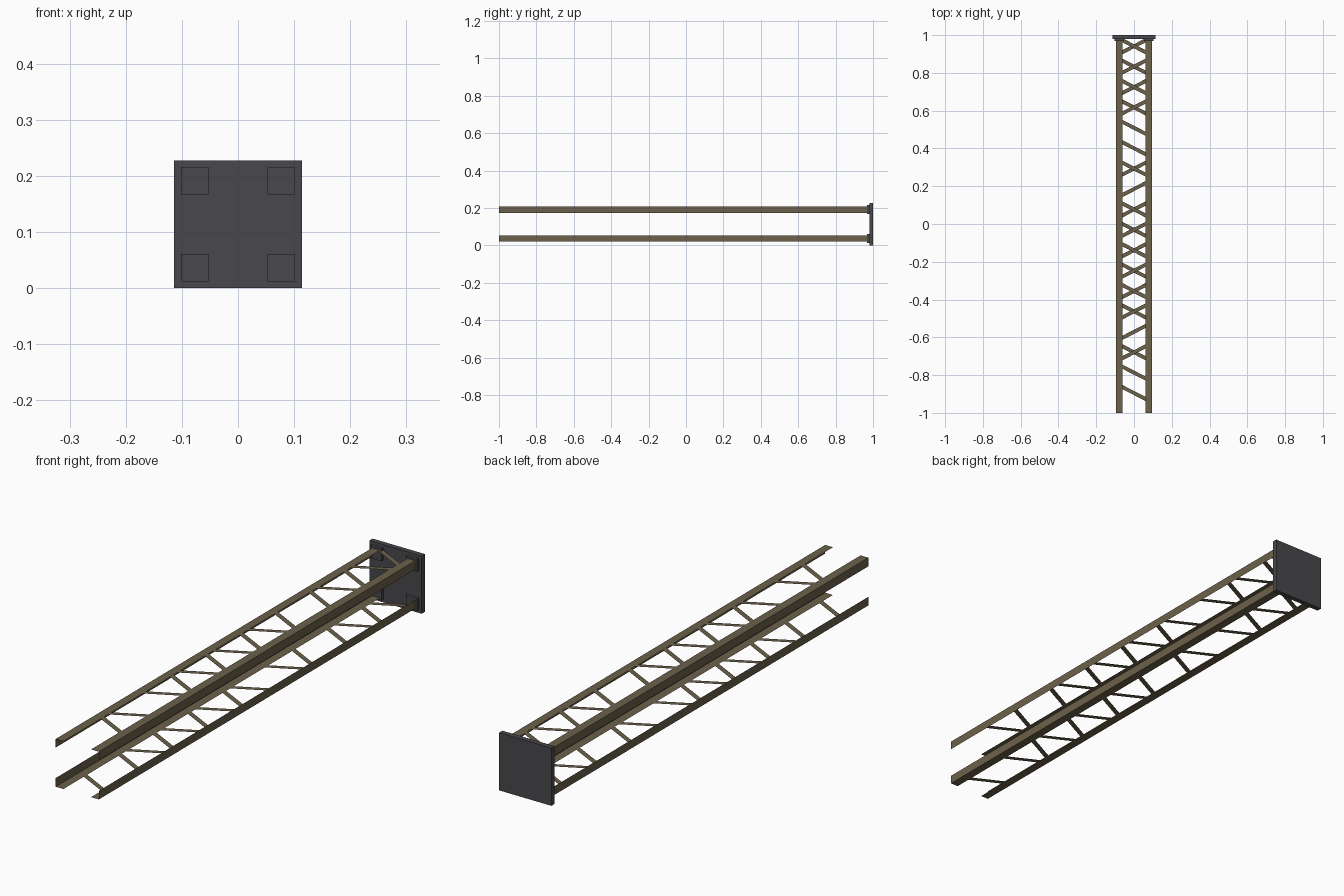
import bpy, bmesh

if "Cube" in bpy.data.objects:
    bpy.data.objects.remove(bpy.data.objects["Cube"])

ZC = 0.1137          # centre height of the truss
R, FL = 0.094, 0.034  # corner offset and flange width of the angle rails


def material(name, rgb):
    m = bpy.data.materials.new(name)
    m.diffuse_color = (*rgb, 1)
    m.use_nodes = True
    m.node_tree.nodes["Principled BSDF"].inputs["Base Color"].default_value = m.diffuse_color
    return m


OLIVE = material("weathered_olive_steel", (0.150, 0.120, 0.070))
DARK = material("dark_grey_steel", (0.066, 0.063, 0.071))


def make(name, bm, mat):
    me = bpy.data.meshes.new(name)
    bm.to_mesh(me)
    bm.free()
    me.materials.append(mat)
    ob = bpy.data.objects.new(name, me)
    bpy.context.collection.objects.link(ob)
    return ob


def quad(bm, pts):
    bm.faces.new([bm.verts.new(p) for p in pts])


def block(name, x, y0, y1, z, size, back):
    """Square block facing y, with its front face scaled by `back`."""
    bm = bmesh.new()
    bmesh.ops.create_cube(bm, size=1)
    for v in bm.verts:
        s = size * (back if v.co.y < 0 else 1)
        v.co = (x + v.co.x * s, y0 if v.co.y < 0 else y1, z + v.co.z * s)
    make(name, bm, DARK)


# end plate
block("end_plate", 0, 0.98, 1.0, ZC, 0.2274, 1.0)

for sx, side in ((-1, "left"), (1, "right")):
    for sz, level in ((-1, "lower"), (1, "upper")):
        # thin sheet angle rail, corner pointing outwards
        bm = bmesh.new()
        x, z = sx * R, ZC + sz * R
        xi, zi = sx * (R - FL), ZC + sz * (R - FL)
        top = [(xi, -1, z), (x, -1, z), (x, 0.985, z), (xi, 0.985, z)]
        web = [(x, -1, z), (x, -1, zi), (x, 0.985, zi), (x, 0.985, z)]
        flip = sx * sz > 0
        quad(bm, top if flip else top[::-1])
        quad(bm, web if flip else web[::-1])
        bmesh.ops.remove_doubles(bm, verts=bm.verts, dist=1e-5)
        make(f"{level}_{side}_rail", bm, OLIVE)
        # socket pad where the rail meets the plate
        block(f"{level}_{side}_pad", sx * 0.0775, 0.968, 0.981, ZC + sz * 0.0775, 0.049, 1.0)

# flat zigzag braces, a few bays are missing
for sz, level, missing in ((1, "upper", (0, 3, 12)), (-1, "lower", (1, 10, 13))):
    bm = bmesh.new()
    z = ZC + sz * (R - 0.001)
    for i in range(18):
        if i in missing:
            continue
        y = -0.895 + 0.108 * i
        d = 0.041 * (1 if i % 2 == 0 else -1) * sz
        h, w = 0.08, 0.011
        pts = [(-h, y - d - w, z), (h, y + d - w, z), (h, y + d + w, z), (-h, y - d + w, z)]
        quad(bm, pts if sz > 0 else pts[::-1])
    make(f"{level}_braces", bm, OLIVE)
